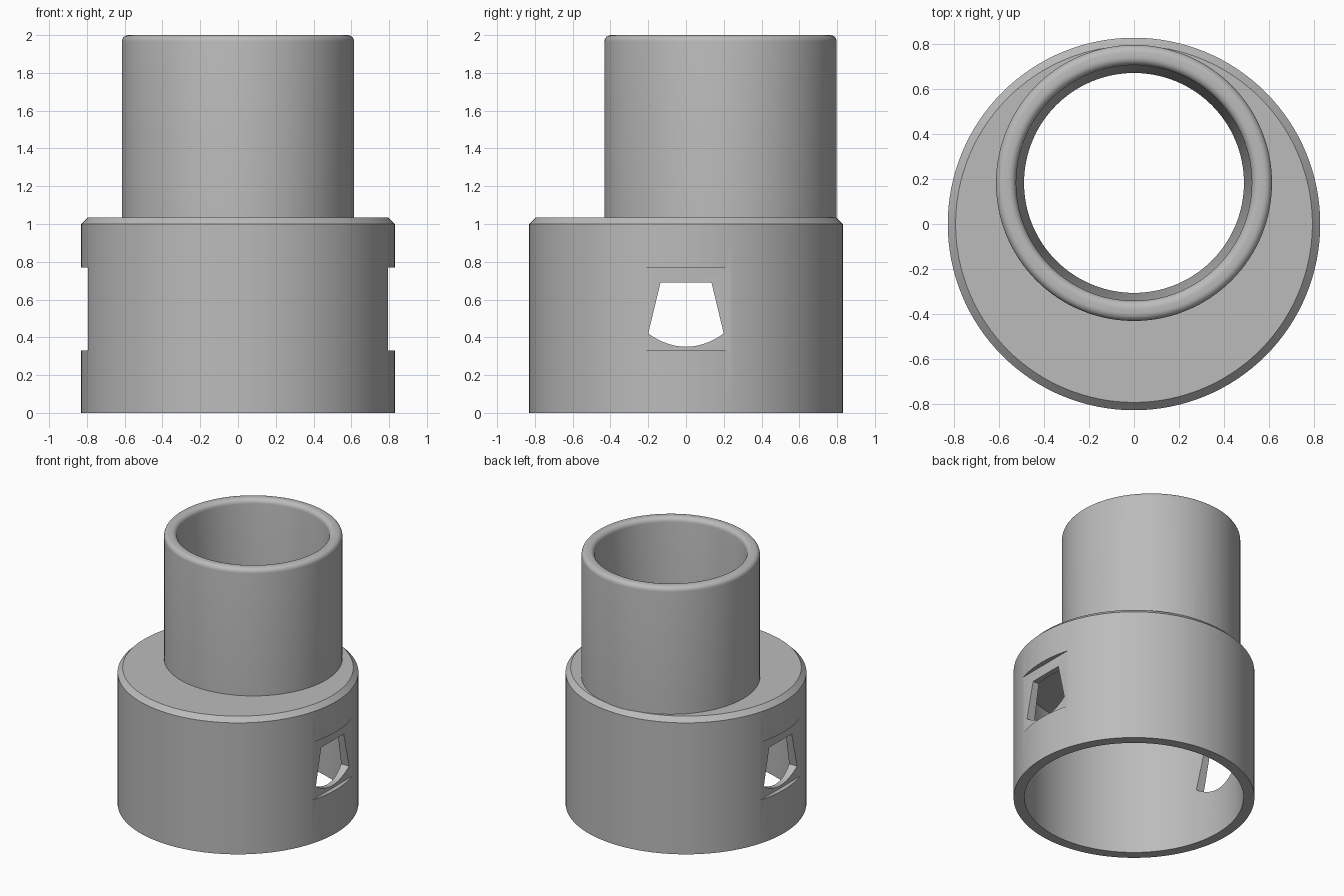
import bpy, bmesh, math

if "Cube" in bpy.data.objects:
    bpy.data.objects.remove(bpy.data.objects["Cube"])

SEGMENTS = 128
TUBE_Y = 0.183

grey = bpy.data.materials.new("plain grey")
grey.use_nodes = True
color = (0.5, 0.5, 0.5, 1)
grey.diffuse_color = color
grey.node_tree.nodes["Principled BSDF"].inputs["Base Color"].default_value = color


def finish(bm, name):
    bmesh.ops.recalc_face_normals(bm, faces=bm.faces)
    mesh = bpy.data.meshes.new(name)
    bm.to_mesh(mesh)
    bm.free()
    mesh.materials.append(grey)
    obj = bpy.data.objects.new(name, mesh)
    bpy.context.collection.objects.link(obj)
    return obj


def lathe(name, profile, y=0):
    """Solid of revolution from (radius, z) points, capped at both ends."""
    bm = bmesh.new()
    rings = []
    for r, z in profile:
        angles = [2 * math.pi * i / SEGMENTS for i in range(SEGMENTS)]
        rings.append([bm.verts.new((r * math.cos(a), y + r * math.sin(a), z)) for a in angles])
    for low, high in zip(rings, rings[1:]):
        for i in range(SEGMENTS):
            j = (i + 1) % SEGMENTS
            bm.faces.new((low[i], low[j], high[j], high[i]))
    bm.faces.new(rings[0])
    bm.faces.new(rings[-1])
    return finish(bm, name)


def prism(name, outline, x0, x1):
    """Extrude a (y, z) outline along x."""
    bm = bmesh.new()
    face = bm.faces.new([bm.verts.new((x0, y, z)) for y, z in outline])
    moved = bmesh.ops.extrude_face_region(bm, geom=[face])["geom"]
    bmesh.ops.translate(bm, vec=(x1 - x0, 0, 0),
                        verts=[v for v in moved if isinstance(v, bmesh.types.BMVert)])
    return finish(bm, name)


def arc(r, z, radius, start, end, steps=6):
    angles = [math.radians(start + (end - start) * i / steps) for i in range(steps + 1)]
    return [(r + radius * math.cos(a), z + radius * math.sin(a)) for a in angles]


def combine(target, tool, operation):
    mod = target.modifiers.new(operation.lower(), "BOOLEAN")
    mod.operation = operation
    mod.solver = "EXACT"
    mod.object = tool
    bpy.context.view_layer.objects.active = target
    bpy.ops.object.modifier_apply(modifier=mod.name)
    bpy.data.objects.remove(tool)


# Wide base with a chamfered shoulder, and the offset tube with a rounded rim
adapter = lathe("offset_adapter", [(0.83, 0), (0.83, 1.0), (0.795, 1.035)])
tube = lathe("tube", [(0.615, 0.97)] + arc(0.58, 1.965, 0.035, 0, 90), TUBE_Y)
combine(adapter, tube, "UNION")

# Hollow base, and a slightly tapered bore flared at the rim
cavity = lathe("base_cavity", [(0.755, -0.1), (0.755, 0.95)])
combine(adapter, cavity, "DIFFERENCE")
bore = lathe("tube_bore", [(0.49, 0.8), (0.49, 1.035)]
             + arc(0.56, 1.965, 0.035, 180, 90) + [(0.56, 2.1)], TUBE_Y)
combine(adapter, bore, "DIFFERENCE")

# Flat recess on each side
for side in (-1, 1):
    flat = prism("side_flat", [(-0.4, 0.33), (0.4, 0.33), (0.4, 0.77), (-0.4, 0.77)],
                 side * 0.795, side)
    combine(adapter, flat, "DIFFERENCE")

# Keystone window with a curved sill, through both sides
sill = [(0.2 * t / 8, 0.35 + 0.07 * (t / 8) ** 2) for t in range(-8, 9)]
window = prism("window", sill + [(0.135, 0.69), (-0.135, 0.69)], -1, 1)
combine(adapter, window, "DIFFERENCE")

bpy.ops.object.select_all(action="DESELECT")
adapter.select_set(True)
bpy.context.view_layer.objects.active = adapter
bpy.ops.object.shade_smooth_by_angle(angle=math.radians(30))
